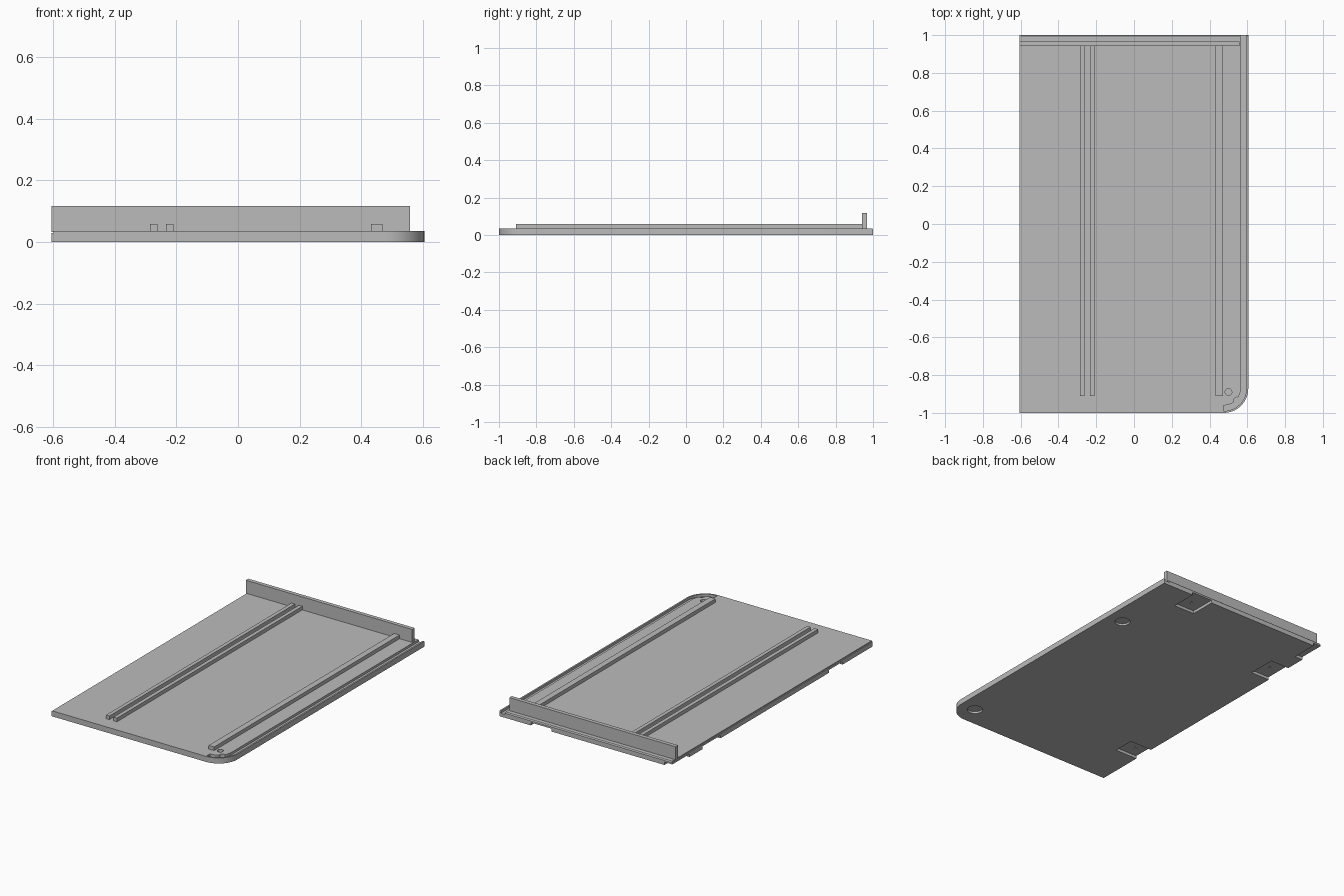
import bpy, bmesh
from math import sin, cos, pi

if "Cube" in bpy.data.objects:
    bpy.data.objects.remove(bpy.data.objects["Cube"], do_unlink=True)

W, L, T = 0.605, 1.0, 0.035          # half width, half length, plate thickness
R = 0.13                             # rounded corner radius
CX, CY = W - R, R - L                # rounded corner centre

grey = bpy.data.materials.new("plain grey")
grey.use_nodes = True
grey.diffuse_color = (0.5, 0.5, 0.5, 1)
grey.node_tree.nodes["Principled BSDF"].inputs["Base Color"].default_value = (0.5, 0.5, 0.5, 1)


def arc(cx, cy, r, start, end, n):
    return [(cx + r * cos(start + (end - start) * i / n),
             cy + r * sin(start + (end - start) * i / n)) for i in range(n + 1)]


def prism(name, outline, z0, z1, chamfer=None):
    """Extrude a flat outline; chamfer is a test choosing top edges to cut."""
    bm = bmesh.new()
    face = bm.faces.new([bm.verts.new((x, y, z0)) for x, y in outline])
    out = bmesh.ops.extrude_face_region(bm, geom=[face])
    for v in out["geom"]:
        if isinstance(v, bmesh.types.BMVert):
            v.co.z = z1
    bmesh.ops.recalc_face_normals(bm, faces=bm.faces)
    if chamfer:
        edges = [e for e in bm.edges if all(chamfer(v.co) for v in e.verts)]
        bmesh.ops.bevel(bm, geom=edges, offset=0.006, segments=1, affect='EDGES')
    mesh = bpy.data.meshes.new(name)
    bm.to_mesh(mesh)
    bm.free()
    obj = bpy.data.objects.new(name, mesh)
    bpy.context.collection.objects.link(obj)
    mesh.materials.append(grey)
    return obj


def box(name, x0, x1, y0, y1, z0, z1):
    return prism(name, [(x0, y0), (x1, y0), (x1, y1), (x0, y1)], z0, z1)


def disc(name, x, y, r, z0, z1):
    return prism(name, arc(x, y, r, 0, 2 * pi, 32)[:-1], z0, z1)


# Base plate with one rounded corner, fine chamfer along the back edge
outline = [(-W, -L)] + arc(CX, CY, R, -pi / 2, 0, 24) + [(W, L), (-W, L)]
plate = prism("base_plate", outline, 0, T,
              lambda c: c.z > T - 0.001 and c.y > L - 0.001)

cutters = []

# Channel following the side edge and rounded corner
groove = (arc(CX, CY, 0.12, -pi / 2, 0, 24) + [(CX + 0.12, L + 0.1), (CX + 0.09, L + 0.1)]
          + arc(CX, CY, 0.09, 0, -pi / 2, 24))
cutters.append(prism("groove_cutter", groove, T - 0.015, T + 0.05))

# Narrow step along the top of the left-hand side
cutters.append(box("step_cutter", -W - 0.1, -W + 0.006, -L - 0.1, L + 0.1, T - 0.006, T + 0.05))

# Open pockets underneath, along the side and back edges
for x0, x1, y0, y1 in ((0.24, 0.385, 0.835, 1.1), (-0.7, -0.55, 0.83, 1.1),
                       (-0.7, -0.475, 0.52, 0.7), (-0.7, -0.45, -0.7, -0.565)):
    cutters.append(box("pocket_cutter", x0, x1, y0, y1, -0.05, 0.018))

# Round recesses underneath
for y in (0.49, -0.87):
    cutters.append(disc("recess_cutter", 0.5, y, 0.045, -0.05, 0.012))

# Small holes: two by the corner, one inside each pocket
for x, y in ((0.5, -0.89), (0.545, -0.935)):
    cutters.append(disc("hole_cutter", x, y, 0.018, 0.016, T + 0.05))
for x, y in ((0.31, 0.9), (-0.54, 0.61), (-0.54, -0.63)):
    cutters.append(disc("screw_hole_cutter", x, y, 0.009, -0.05, 0.026))

for c in cutters:
    mod = plate.modifiers.new("cut", 'BOOLEAN')
    mod.operation, mod.solver, mod.object = 'DIFFERENCE', 'EXACT', c

# Apply the cuts and remove the cutters
graph = bpy.context.evaluated_depsgraph_get()
cut_mesh = bpy.data.meshes.new_from_object(plate.evaluated_get(graph))
plate.modifiers.clear()
plate.data = cut_mesh
for c in cutters:
    bpy.data.objects.remove(c, do_unlink=True)

# Upright back wall
box("back_wall", -W, 0.558, 0.942, 0.967, T - 0.002, 0.117)

# Long guide rails
for name, x0, x1 in (("outer_rail", -0.286, -0.262), ("inner_rail", -0.234, -0.21),
                     ("wide_rail", 0.432, 0.47)):
    box(name, x0, x1, -0.91, 0.942, T - 0.002, 0.058)

# Smooth the rounded corner and holes, keep edges sharp
bpy.ops.object.select_all(action='DESELECT')
plate.select_set(True)
bpy.context.view_layer.objects.active = plate
bpy.ops.object.shade_smooth_by_angle(angle=0.5)
